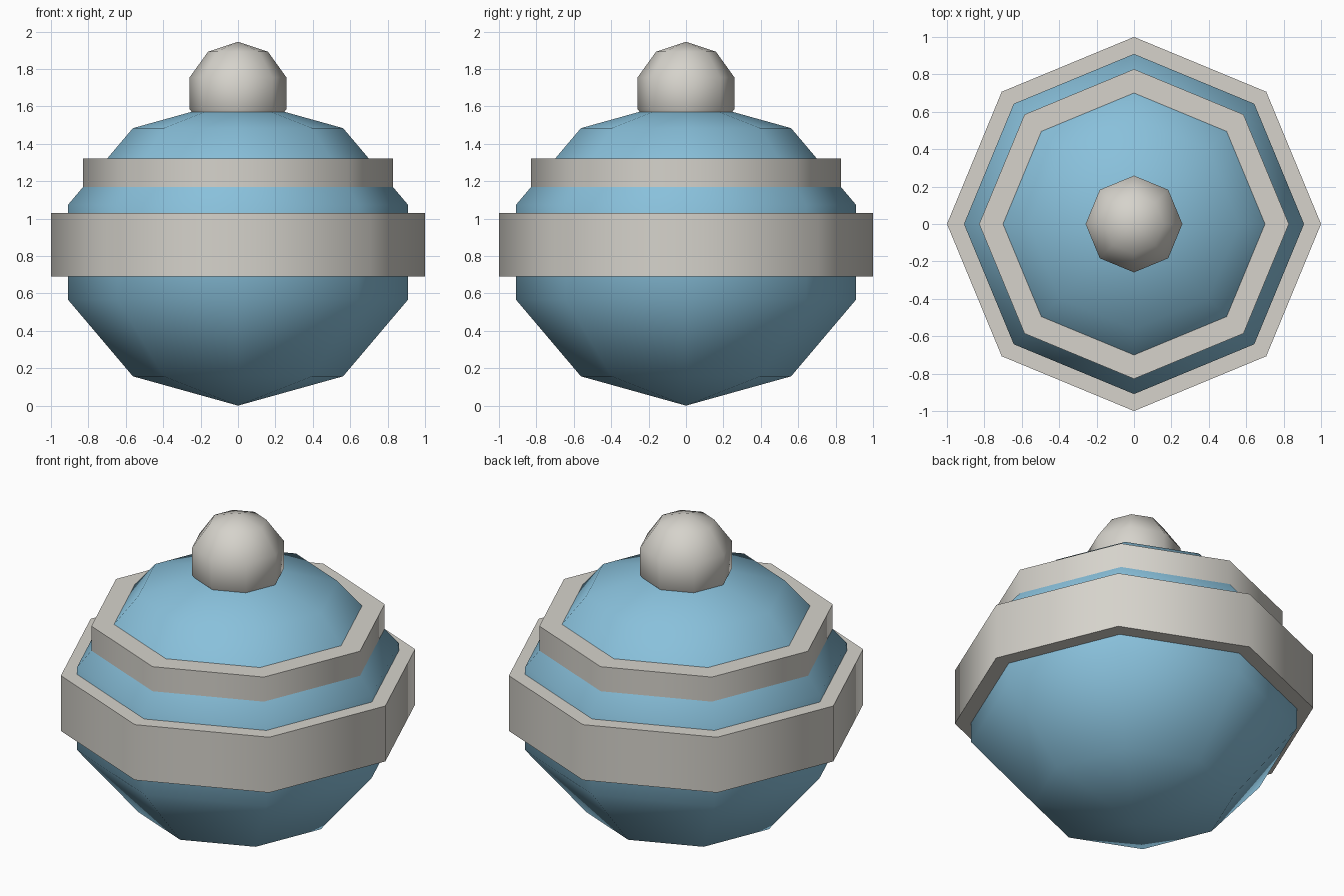
import bpy
import math

cube = bpy.data.objects.get("Cube")
if cube:
    bpy.data.objects.remove(cube, do_unlink=True)

SIDES = 8


def make_material(name, rgb):
    mat = bpy.data.materials.new(name)
    mat.use_nodes = True
    colour = (*rgb, 1.0)
    mat.diffuse_color = colour
    mat.node_tree.nodes["Principled BSDF"].inputs["Base Color"].default_value = colour
    return mat


def finish(name, mat):
    obj = bpy.context.object
    obj.name = obj.data.name = name
    obj.data.materials.append(mat)
    bpy.ops.object.transform_apply(location=False, rotation=True, scale=True)
    return obj


def ball(name, mat, radius, half_height, z):
    """Eight-sided, five-ring smooth sphere."""
    bpy.ops.mesh.primitive_uv_sphere_add(segments=SIDES, ring_count=5, radius=1, location=(0, 0, z))
    bpy.context.object.scale = (radius, radius, half_height)
    finish(name, mat)
    bpy.ops.object.shade_smooth()


def band(name, mat, radius, bottom, top):
    """Octagonal collar with rounded-looking sides and crisp rims."""
    bpy.ops.mesh.primitive_cylinder_add(vertices=SIDES, radius=radius, depth=top - bottom,
                                        location=(0, 0, (top + bottom) / 2))
    finish(name, mat)
    bpy.ops.object.shade_smooth_by_angle(angle=math.radians(60))


blue = make_material("sky_blue", (0.25, 0.53, 0.71))
grey = make_material("warm_light_grey", (0.67, 0.65, 0.60))

# Round body
ball("body", blue, 0.956, 0.82, 0.82)

# Wide middle collar and the narrower one above it
band("wide_band", grey, 1.0, 0.69, 1.03)
band("upper_band", grey, 0.828, 1.14, 1.32)

# Knob on top
ball("top_knob", grey, 0.272, 0.275, 1.67)
